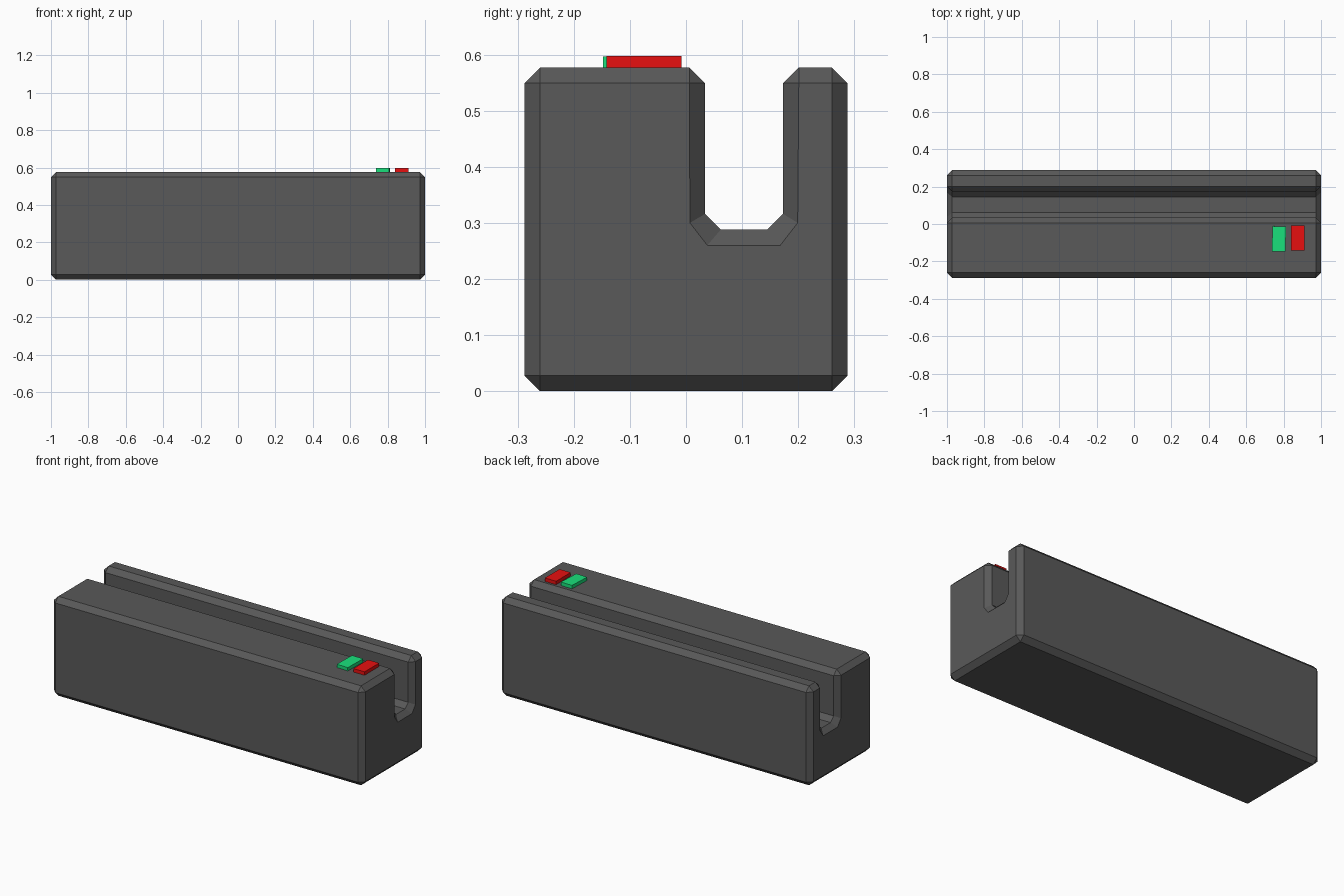
import bpy, bmesh, math

if "Cube" in bpy.data.objects:
    bpy.data.objects.remove(bpy.data.objects["Cube"])


def colour(name, rgb):
    mat = bpy.data.materials.new(name)
    mat.diffuse_color = (*rgb, 1)
    mat.use_nodes = True
    mat.node_tree.nodes["Principled BSDF"].inputs["Base Color"].default_value = mat.diffuse_color
    return mat


def finish(bm, name, mat):
    bmesh.ops.remove_doubles(bm, verts=bm.verts, dist=0.0005)
    bmesh.ops.recalc_face_normals(bm, faces=bm.faces)
    me = bpy.data.meshes.new(name)
    bm.to_mesh(me)
    bm.free()
    me.materials.append(mat)
    ob = bpy.data.objects.new(name, me)
    bpy.context.collection.objects.link(ob)
    return ob


# Body cross-section (y, z): full outline and the outline inset by the end bevel
H, T, C = 0.288, 0.577, 0.028
I, U = H - C, T - C
full = [(-I, 0), (I, 0), (H, C), (H, U), (I, T), (0.201, T), (0.173, U),
        (0.173, 0.316), (0.145, 0.288), (0.062, 0.288), (0.034, 0.316),
        (0.034, U), (0.006, T), (-I, T), (-H, U), (-H, C)]
inset = [(-I, C), (I, C), (I, C), (I, U), (I, U), (0.201, U), (0.201, U),
         (0.199, 0.300), (0.168, 0.260), (0.038, 0.260), (0.007, 0.300),
         (0.006, U), (0.006, U), (-I, U), (-I, U), (-I, C)]

# Slotted body: loft the sections along x; duplicate corner points merge
bm = bmesh.new()
rings = [[bm.verts.new((x, y, z)) for y, z in sec]
         for x, sec in ((-1, inset), (-1 + C, full), (1 - C, full), (1, inset))]
for a, b in zip(rings, rings[1:]):
    for i in range(len(full)):
        j = (i + 1) % len(full)
        bm.faces.new((a[i], a[j], b[j], b[i]))
bm.faces.new(rings[0])
bm.faces.new(rings[-1])
finish(bm, "slotted_body", colour("dark_grey", (0.1, 0.1, 0.1)))


# Indicator buttons on top
def button(name, x, y, turn, tilt, mat):
    bm = bmesh.new()
    bmesh.ops.create_cube(bm, size=1)
    bmesh.ops.scale(bm, vec=(0.072, 0.134, 0.020), verts=bm.verts)
    ob = finish(bm, name, mat)
    ob.location = (x, y, 0.587)
    ob.rotation_euler = (math.radians(tilt), 0, math.radians(turn))


button("red_button", 0.876, -0.075, 0, 0, colour("red", (0.8, 0.005, 0.005)))
button("green_button", 0.775, -0.080, -2, 0.7, colour("green", (0.01, 0.75, 0.2)))
